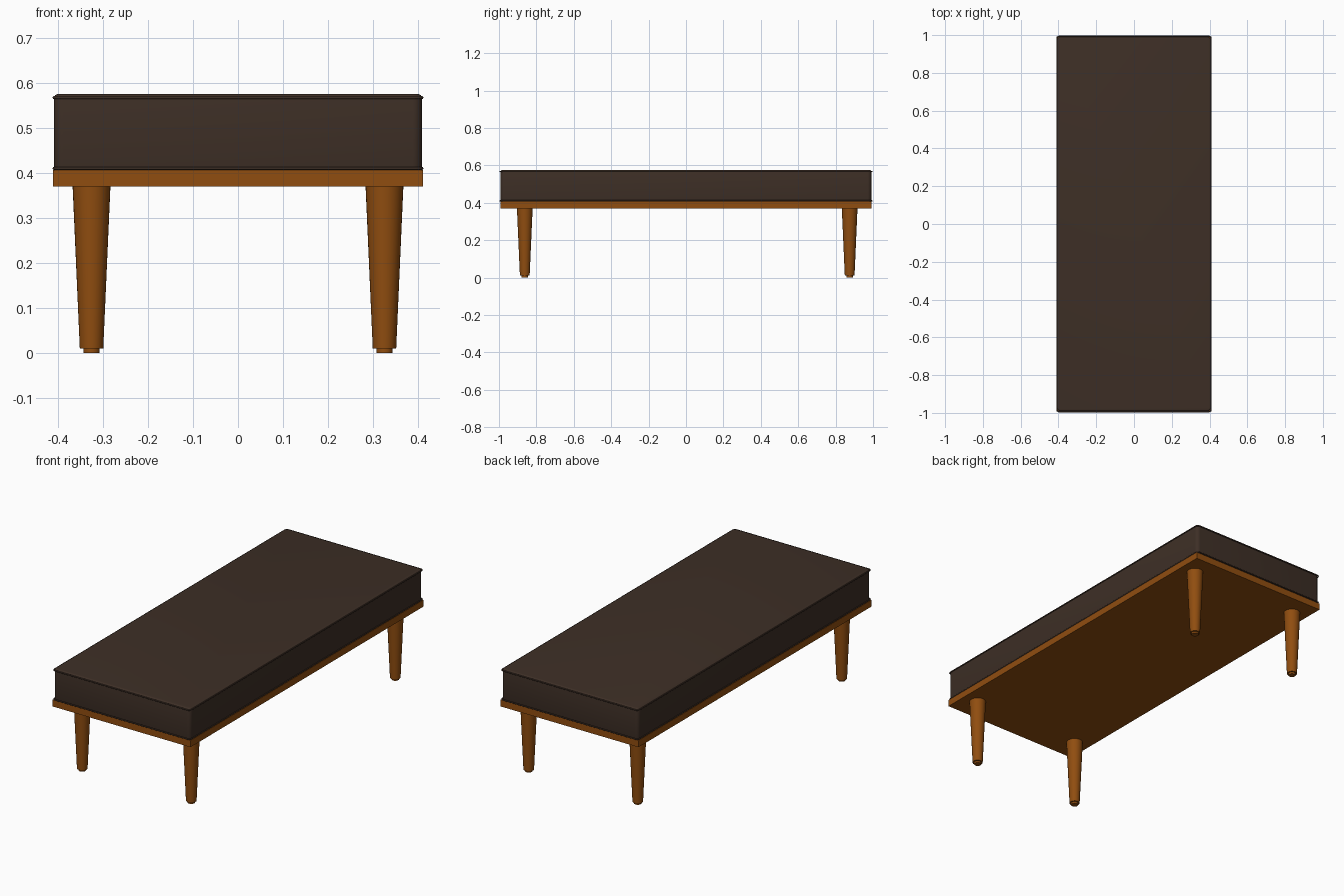
import bpy
import bmesh
import math
from mathutils import Vector

cube = bpy.data.objects.get("Cube")
if cube:
    bpy.data.objects.remove(cube, do_unlink=True)


def material(name, color, roughness):
    m = bpy.data.materials.new(name)
    m.use_nodes = True
    m.diffuse_color = (*color, 1)
    shader = m.node_tree.nodes["Principled BSDF"]
    shader.inputs["Base Color"].default_value = (*color, 1)
    shader.inputs["Roughness"].default_value = roughness
    return m


wood = material("warm_wood", (0.28, 0.075, 0.005), 0.5)
leather = material("dark_brown_leather", (0.047, 0.028, 0.019), 0.6)


def add_object(name, bm, mat):
    mesh = bpy.data.meshes.new(name)
    bm.to_mesh(mesh)
    bm.free()
    mesh.materials.append(mat)
    obj = bpy.data.objects.new(name, mesh)
    bpy.context.collection.objects.link(obj)
    return obj


def smooth(obj, degrees):
    bpy.ops.object.select_all(action="DESELECT")
    obj.select_set(True)
    bpy.context.view_layer.objects.active = obj
    bpy.ops.object.shade_smooth_by_angle(angle=math.radians(degrees))


def box(name, half_x, half_y, z0, z1, mat, corner=0, rim=0):
    """Box with optional rounded upright corners and rounded top and bottom rims."""
    bm = bmesh.new()
    bmesh.ops.create_cube(bm, size=1)
    for v in bm.verts:
        v.co = Vector((v.co.x * 2 * half_x, v.co.y * 2 * half_y,
                       z0 if v.co.z < 0 else z1))
    if corner:
        upright = [e for e in bm.edges
                   if abs(e.verts[0].co.z - e.verts[1].co.z) > 0.01]
        bmesh.ops.bevel(bm, geom=upright, offset=corner, segments=5,
                        profile=0.5, affect="EDGES")
    if rim:
        level = [e for e in bm.edges
                 if abs(e.verts[0].co.z - e.verts[1].co.z) < 1e-5]
        bmesh.ops.bevel(bm, geom=level, offset=rim, segments=4,
                        profile=0.5, affect="EDGES")
    return add_object(name, bm, mat)


def piping(name, half_x, half_y, z, radius, corner):
    """Round cord following a rounded rectangle."""
    curve = bpy.data.curves.new(name, "CURVE")
    curve.dimensions = "3D"
    curve.bevel_depth = radius
    curve.bevel_resolution = 2
    points = []
    for i, (sx, sy) in enumerate([(1, 1), (-1, 1), (-1, -1), (1, -1)]):
        for k in range(6):
            a = math.pi / 2 * (i + k / 5)
            points.append((sx * (half_x - corner) + corner * math.cos(a),
                           sy * (half_y - corner) + corner * math.sin(a), z, 1))
    spline = curve.splines.new("POLY")
    spline.points.add(len(points) - 1)
    for p, co in zip(spline.points, points):
        p.co = co
    spline.use_cyclic_u = True
    curve.materials.append(leather)
    obj = bpy.data.objects.new(name, curve)
    bpy.context.collection.objects.link(obj)


def turned(name, x, y, profile, mat, sides=32):
    """Solid turned from (radius, height) pairs, capped at both ends."""
    bm = bmesh.new()
    rings = [[bm.verts.new((x + r * math.cos(math.tau * i / sides),
                            y + r * math.sin(math.tau * i / sides), z))
              for i in range(sides)] for r, z in profile]
    for low, high in zip(rings, rings[1:]):
        for i in range(sides):
            j = (i + 1) % sides
            bm.faces.new((low[i], low[j], high[j], high[i]))
    bm.faces.new(rings[0][::-1])
    bm.faces.new(rings[-1])
    smooth(add_object(name, bm, mat), 35)


# Wooden platform
box("platform", 0.411, 0.992, 0.37, 0.406, wood)

# Upholstered cushion with cord seams
cushion = box("cushion", 0.408, 0.991, 0.406, 0.575, leather, corner=0.02, rim=0.009)
smooth(cushion, 40)
piping("top_piping", 0.408, 0.994, 0.567, 0.0035, 0.014)
piping("bottom_piping", 0.408, 0.994, 0.410, 0.0035, 0.014)

# Four tapered legs, each with a small glide under it
for x, side in ((-0.325, "right"), (0.325, "left")):
    for y, end in ((-0.862, "front"), (0.875, "back")):
        turned(f"{end}_{side}_leg", x, y,
               [(0.018, 0), (0.018, 0.01), (0.026, 0.01), (0.042, 0.371)], wood)
